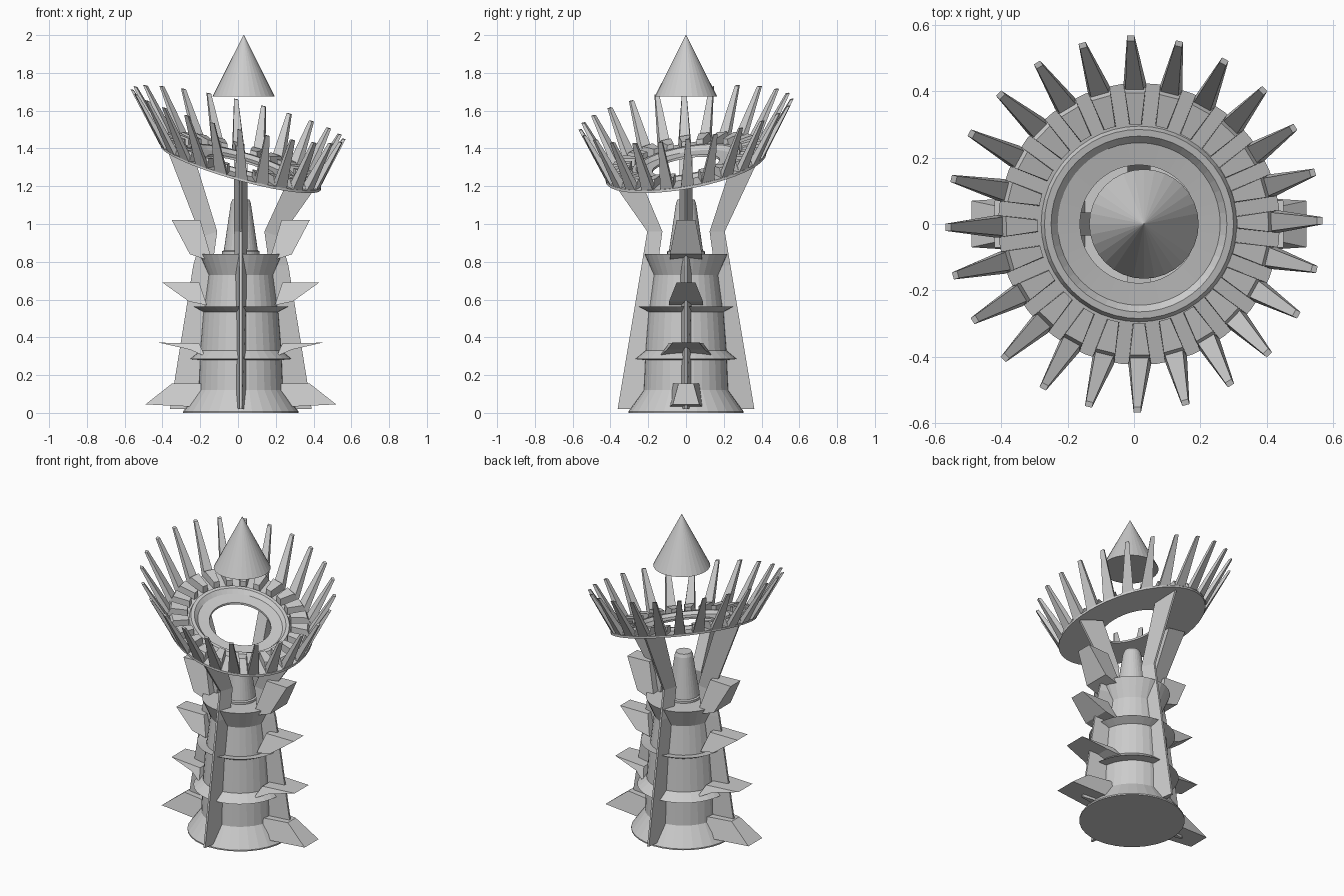
import bpy, bmesh
from math import sin, cos, pi, radians

if "Cube" in bpy.data.objects:
    bpy.data.objects.remove(bpy.data.objects["Cube"])

CX = 0.015          # axis of the tower


def finish(name, bm):
    bmesh.ops.recalc_face_normals(bm, faces=bm.faces)
    me = bpy.data.meshes.new(name)
    bm.to_mesh(me)
    bm.free()
    ob = bpy.data.objects.new(name, me)
    bpy.context.collection.objects.link(ob)
    return ob


def plane_z(x, y):
    """Height of the tilted crown plate."""
    return 1.315 - 0.27 * x + 0.17 * y


def tip_z(x, y):
    """Height of the spike tips."""
    return 1.58 - 0.235 * x + 0.14 * y


def lathe(name, profile, cx=CX, n=32, tilt=False, closed=False):
    """Revolve (radius, height) points; optionally follow the tilted plane."""
    bm = bmesh.new()
    rings = []
    for r, h in profile:
        ring = []
        for i in range(n):
            x, y = cx + r * cos(2 * pi * i / n), r * sin(2 * pi * i / n)
            ring.append(bm.verts.new((x, y, h + (plane_z(x, y) if tilt else 0))))
        rings.append(ring)
    pairs = list(zip(rings, rings[1:] + rings[:1]))
    for a, b in pairs if closed else pairs[:-1]:
        for i in range(n):
            j = (i + 1) % n
            bm.faces.new((a[i], a[j], b[j], b[i]))
    if not closed:
        bm.faces.new(rings[0])
        bm.faces.new(rings[-1])
    return finish(name, bm)


def tube(bm, sections):
    """Skin a list of 4-point sections."""
    loops = [[bm.verts.new(p) for p in s] for s in sections]
    for a, b in zip(loops, loops[1:]):
        for i in range(4):
            j = (i + 1) % 4
            bm.faces.new((a[i], a[j], b[j], b[i]))
    bm.faces.new(loops[0])
    bm.faces.new(loops[-1])


def radial(name, sections, ang):
    """Sections (r_out, w_out, z_out, r_in, w_in, z_in) pointing along ang."""
    c, s = cos(ang), sin(ang)

    def put(r, t, z):
        return (CX + r * c - t * s, r * s + t * c, z)
    bm = bmesh.new()
    tube(bm, [[put(ro, -wo, zo), put(ro, wo, zo), put(ri, wi, zi), put(ri, -wi, zi)]
              for ro, wo, zo, ri, wi, zi in sections])
    return finish(name, bm)


# Central tower with flared base, skirts and top cup
lathe("tower_body", [(0.305, 0), (0.305, 0.008), (0.225, 0.12), (0.218, 0.28),
                     (0.27, 0.285), (0.216, 0.33), (0.2, 0.535), (0.25, 0.562),
                     (0.195, 0.555), (0.172, 0.73), (0.22, 0.842), (0.1, 0.842)])
lathe("tower_nozzle", [(0.1, 0.83), (0.1, 0.855), (0.09, 0.86), (0.053, 1.11),
                       (0.045, 1.13)])

# Four fins that bend outward into struts carrying the crown
for k, side in enumerate(("right", "back", "left", "front")):
    a = k * pi / 2
    along_x = k % 2 == 0
    ro, ri = (0.395, 0.25)
    zo = plane_z(CX + ro * cos(a), ro * sin(a)) - 0.012
    zi = plane_z(CX + ri * cos(a), ri * sin(a)) - 0.012
    mid = (0.21, 0.93) if along_x else (0.205, 0.96)
    radial("fin_" + side, [
        (0.375 if along_x else 0.362, 0.006, 0.02, 0.2, 0.03, 0.02),
        (0.252 if along_x else 0.235, 0.006, 0.78, 0.15, 0.033, 0.78),
        (mid[0], 0.006, mid[1], 0.125, 0.035, 0.96),
        (ro, 0.006, zo, ri, 0.035, zi)], a)

# Blade flares stacked on the left and right fins
flares = [
    [(0.27, 0.085, 0.84, 0.15, 0.085, 0.80), (0.365, 0.05, 1.02, 0.215, 0.04, 1.02)],
    [(0.275, 0.09, 0.59, 0.18, 0.09, 0.57), (0.415, 0.05, 0.69, 0.22, 0.05, 0.69)],
    [(0.27, 0.10, 0.335, 0.19, 0.14, 0.30), (0.435, 0.07, 0.372, 0.22, 0.09, 0.368)],
    [(0.505, 0.07, 0.045, 0.2, 0.09, 0.03), (0.365, 0.04, 0.155, 0.2, 0.07, 0.155)],
]
for side, a in (("right", 0), ("left", pi)):
    for i, f in enumerate(flares):
        radial(f"flare_{side}_{i + 1}", f, a)

# Tilted crown plate with a round hole and raised inner rim
lathe("crown_plate", [(0.178, -0.012), (0.178, 0.0), (0.245, 0.004), (0.265, 0.025),
                      (0.285, 0.025), (0.295, 0.004), (0.425, 0.002), (0.425, -0.012)],
      n=48, tilt=True, closed=True)

# Spikes: a low block on the plate that sweeps up to a thin tip
bm = bmesh.new()
for k in range(24):
    a = radians(15 * k + 1)
    c, s = cos(a), sin(a)

    def pt(r, t, h, tip=False):
        x, y = r * c - t * s, r * s + t * c
        if tip:
            return (x, y, tip_z(x, y))
        x += 0.01
        return (x, y, plane_z(x, y) + h)

    def quad(ri, hi, wi, ro, ho, wo):
        return [pt(ri, -wi, hi), pt(ri, wi, hi), pt(ro, wo, ho), pt(ro, -wo, ho)]
    tube(bm, [quad(0.30, 0.0, 0.019, 0.422, 0.0, 0.034),
              quad(0.30, 0.045, 0.017, 0.395, 0.05, 0.03)])
    tube(bm, [quad(0.385, 0.0, 0.03, 0.425, 0.0, 0.034),
              [pt(0.552, -0.011, 0, True), pt(0.552, 0.011, 0, True),
               pt(0.568, 0.011, 0, True), pt(0.568, -0.011, 0, True)]])
finish("crown_spikes", bm)

# Floating cone
lathe("floating_cone", [(0.165, 1.675), (0.0015, 2.0)], cx=0.03)
